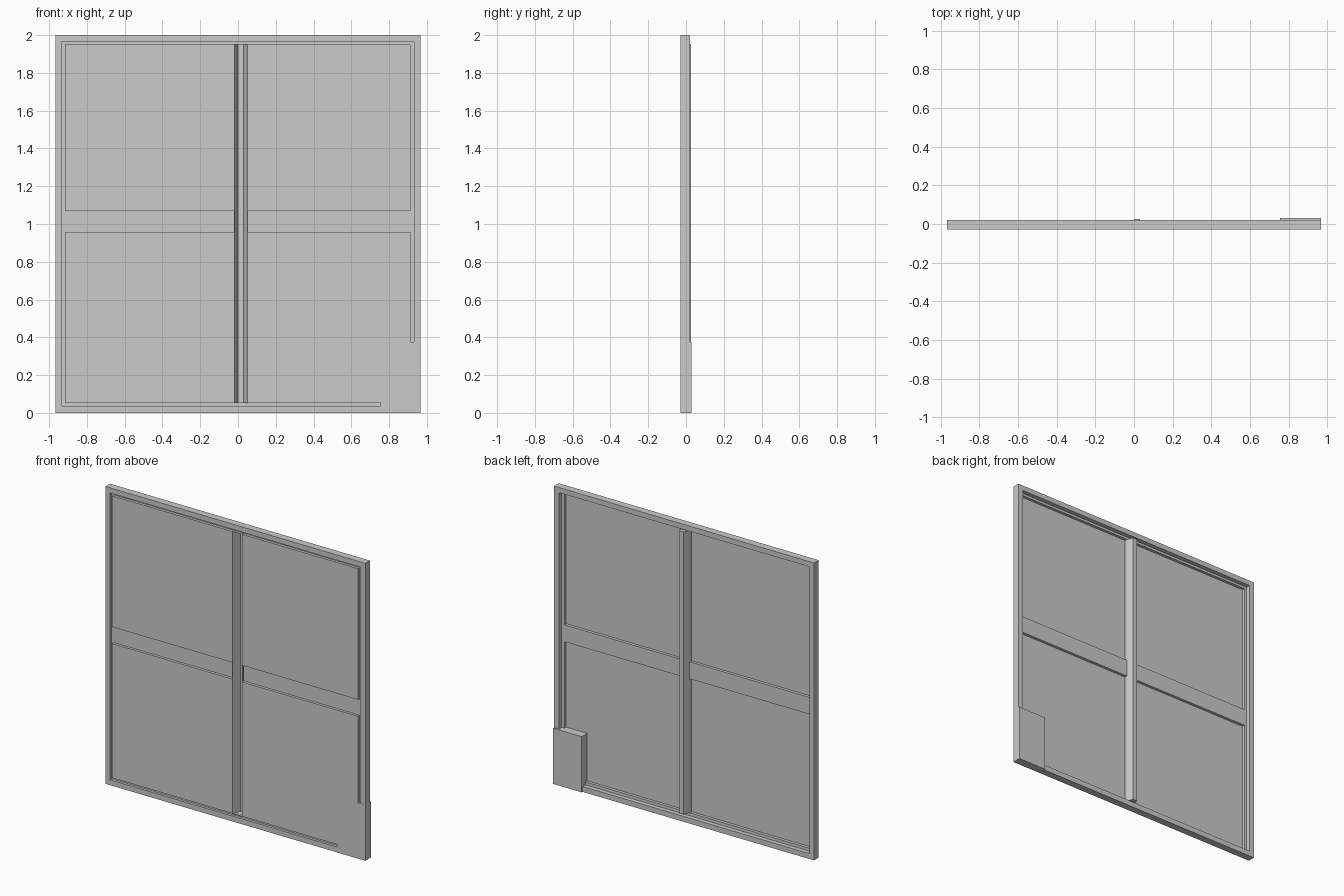
import bpy, bmesh

if "Cube" in bpy.data.objects:
    bpy.data.objects.remove(bpy.data.objects["Cube"])

FRONT = -0.0285   # front plane of the pressed panels
WEB = -0.010      # recessed plane of the sheet
BACK = 0.026      # back plane of the centre channel


def finish(name, bm, thickness=0.0):
    bmesh.ops.remove_doubles(bm, verts=bm.verts, dist=1e-5)
    bmesh.ops.recalc_face_normals(bm, faces=bm.faces)
    me = bpy.data.meshes.new(name)
    bm.to_mesh(me)
    bm.free()
    ob = bpy.data.objects.new(name, me)
    bpy.context.collection.objects.link(ob)
    if thickness:
        m = ob.modifiers.new("sheet_thickness", 'SOLIDIFY')
        m.thickness = thickness
        m.offset = 0
    return ob


def ring(bm, rect, y):
    x0, x1, z0, z1 = rect
    return [bm.verts.new((x, y, z)) for x, z in
            ((x0, z0), (x1, z0), (x1, z1), (x0, z1))]


def bridge(bm, a, b):
    for i in range(4):
        j = (i + 1) % 4
        bm.faces.new((a[i], a[j], b[j], b[i]))


def tray(bm, rect_a, ya, rect_b, yb):
    """Open pressed tray: walls from ring a to ring b, closed at b."""
    a, b = ring(bm, rect_a, ya), ring(bm, rect_b, yb)
    bridge(bm, a, b)
    bm.faces.new(b)


# outer frame: rectangular section swept round the border
bm = bmesh.new()
outer, inner = (-0.967, 0.967, 0, 2), (-0.933, 0.931, 0.036, 1.965)
rings = [ring(bm, outer, -0.028), ring(bm, outer, 0.021),
         ring(bm, inner, 0.021), ring(bm, inner, -0.028)]
for i in range(4):
    bridge(bm, rings[i], rings[(i + 1) % 4])
finish("outer_frame", bm)

# pressed sheet: four raised panels, recessed border and middle band
xs = [-0.935, -0.915, -0.02, 0.05, 0.912, 0.933]
zs = [0.034, 0.055, 0.957, 1.07, 1.95, 1.967]
bm = bmesh.new()
for i in range(5):
    for k in range(5):
        cell = (xs[i], xs[i + 1], zs[k], zs[k + 1])
        if i in (1, 3) and k in (1, 3):
            tray(bm, cell, WEB, cell, FRONT)
        elif i != 2 or k in (0, 4):
            bm.faces.new(ring(bm, cell, WEB))
finish("pressed_panel_sheet", bm, 0.003)

# centre channel: sloped walls, open to the front
bm = bmesh.new()
tray(bm, (-0.02, 0.05, 0.053, 1.952), FRONT,
     (0.0, 0.03, 0.053, 1.952), BACK)
finish("centre_channel", bm, 0.002)

# corner block at the lower right
bm = bmesh.new()
block = (0.755, 0.967, 0, 0.375)
tray(bm, block, -0.0285, block, 0.030)
bm.faces.new(ring(bm, block, -0.0285))
finish("corner_block", bm)
